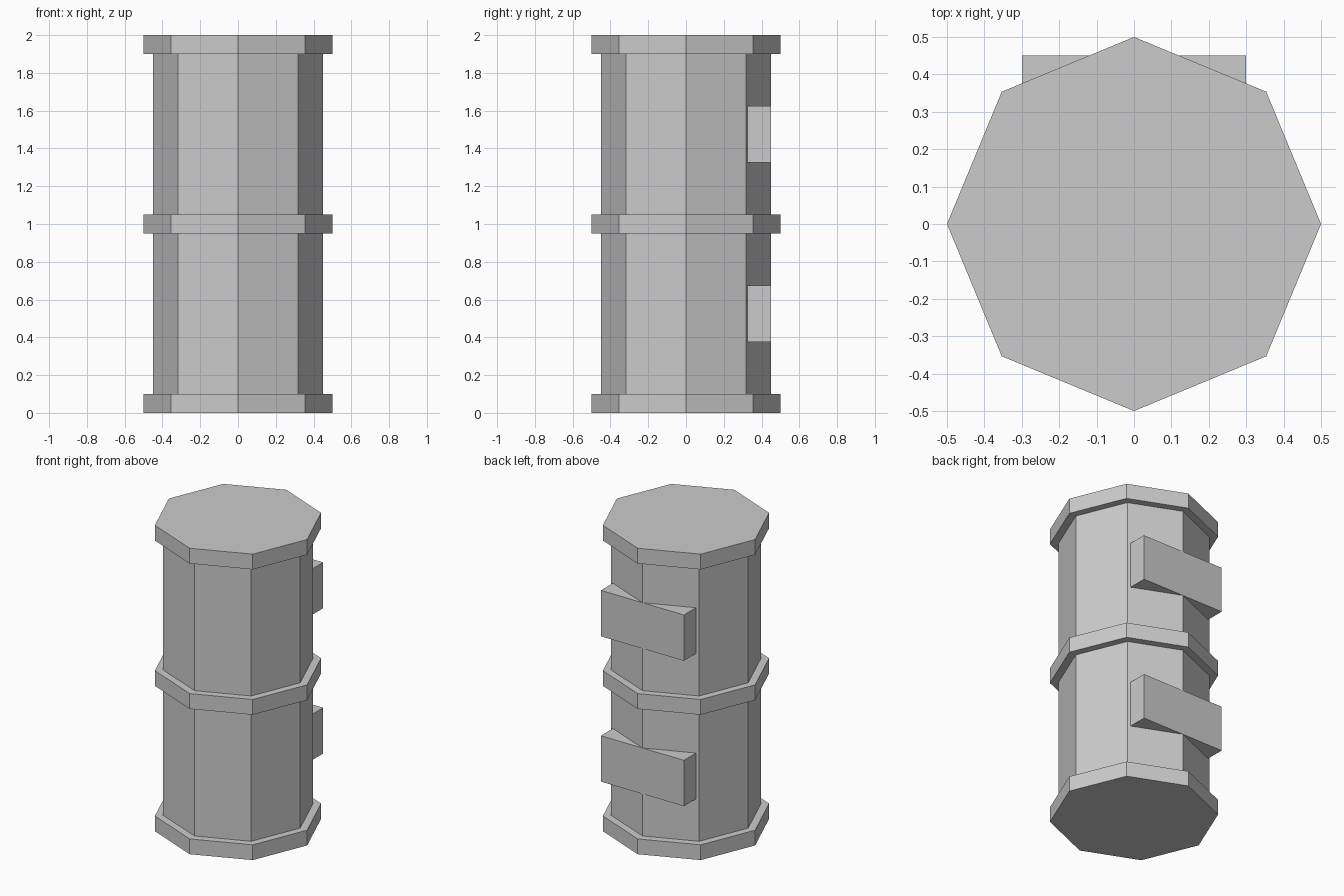
import bpy

if "Cube" in bpy.data.objects:
    bpy.data.objects.remove(bpy.data.objects["Cube"])


def octagon(name, radius, z0, z1):
    bpy.ops.mesh.primitive_cylinder_add(vertices=8, radius=radius, depth=z1 - z0,
                                        location=(0, 0, (z0 + z1) / 2))
    bpy.context.object.name = name


def box(name, size, location):
    bpy.ops.mesh.primitive_cube_add(size=1, location=location)
    obj = bpy.context.object
    obj.name = name
    obj.scale = size
    bpy.ops.object.transform_apply(location=False, rotation=False, scale=True)


# Octagonal body, its ends buried in the end bands
octagon("body", 0.45, 0.05, 1.95)

# Wider bands at the bottom, middle and top
for name, z in (("bottom_band", 0.05), ("middle_band", 1.0), ("top_band", 1.95)):
    octagon(name, 0.5, z - 0.05, z + 0.05)

# Back blocks, centred on each body section and set into it
for name, z in (("lower_back_block", 0.525), ("upper_back_block", 1.475)):
    box(name, (0.6, 0.15, 0.3), (0, 0.375, z))
